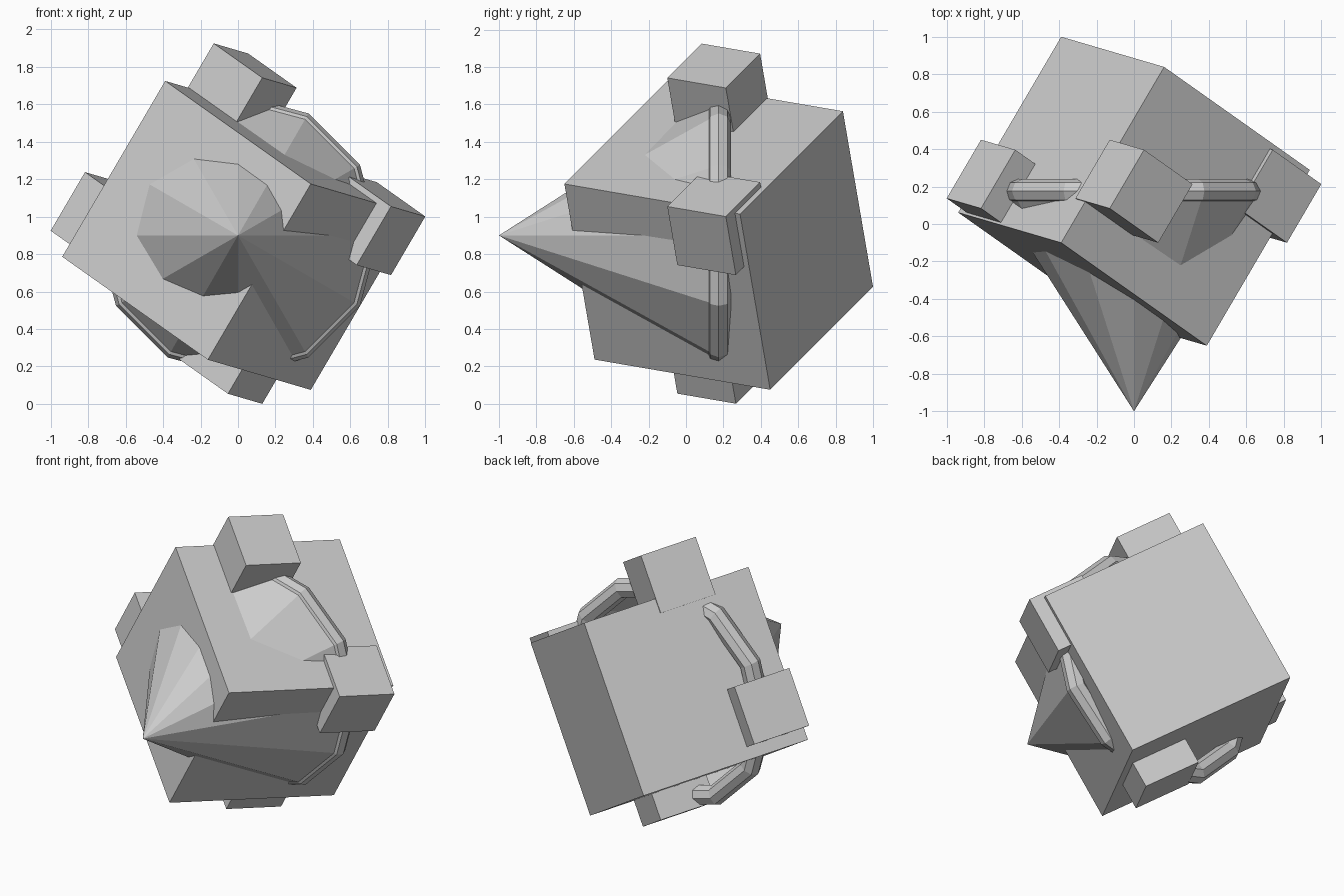
import bpy, math
from mathutils import Matrix, Vector

if "Cube" in bpy.data.objects:
    bpy.data.objects.remove(bpy.data.objects["Cube"], do_unlink=True)

# Single plain grey
grey = bpy.data.materials.new("plain_grey")
grey.use_nodes = True
colour = (0.6, 0.6, 0.6, 1)
grey.diffuse_color = colour
grey.node_tree.nodes["Principled BSDF"].inputs["Base Color"].default_value = colour

HUB = Vector((0, 0.175, 0.9))      # centre of core, ring and cone base
RING = 0.6875                      # ring radius, also the block spacing
CORE = 1.1
QUARTER = math.radians(45)
TILT = (Matrix.Rotation(-QUARTER, 4, 'X') @ Matrix.Rotation(QUARTER, 4, 'Y')
        @ Matrix.Rotation(QUARTER, 4, 'X'))
FORWARD = Matrix.Rotation(math.radians(90), 4, 'X')   # +z axis to -y


def finish(name, matrix):
    ob = bpy.context.object
    ob.name = name
    ob.matrix_world = matrix
    ob.data.materials.append(grey)
    return ob


def tilted_block(name, centre, size):
    bpy.ops.mesh.primitive_cube_add(size=size)
    return finish(name, Matrix.Translation(centre) @ TILT)


# Large tilted core
tilted_block("core_block", HUB, CORE)

# Four small blocks around the ring
block_hub = HUB + Vector((0, 0, 0.063))
for name, x, z in (("top_block", 0, 1), ("bottom_block", 0, -1),
                   ("left_block", 1, 0), ("right_block", -1, 0)):
    tilted_block(name, block_hub + RING * Vector((x, 0, z)), CORE / 3)

# Open twelve-sided cone pointing forward
depth = 1 + HUB.y
bpy.ops.mesh.primitive_cone_add(vertices=12, radius1=0.75, radius2=0, depth=depth,
                                end_fill_type='NOTHING')
finish("front_cone", Matrix.Translation(HUB - Vector((0, depth / 2, 0))) @ FORWARD)

# Faceted ring around the cone base
bpy.ops.mesh.primitive_torus_add(major_segments=12, minor_segments=8,
                                 major_radius=RING, minor_radius=0.065)
finish("base_ring", Matrix.Translation(HUB) @ FORWARD)
